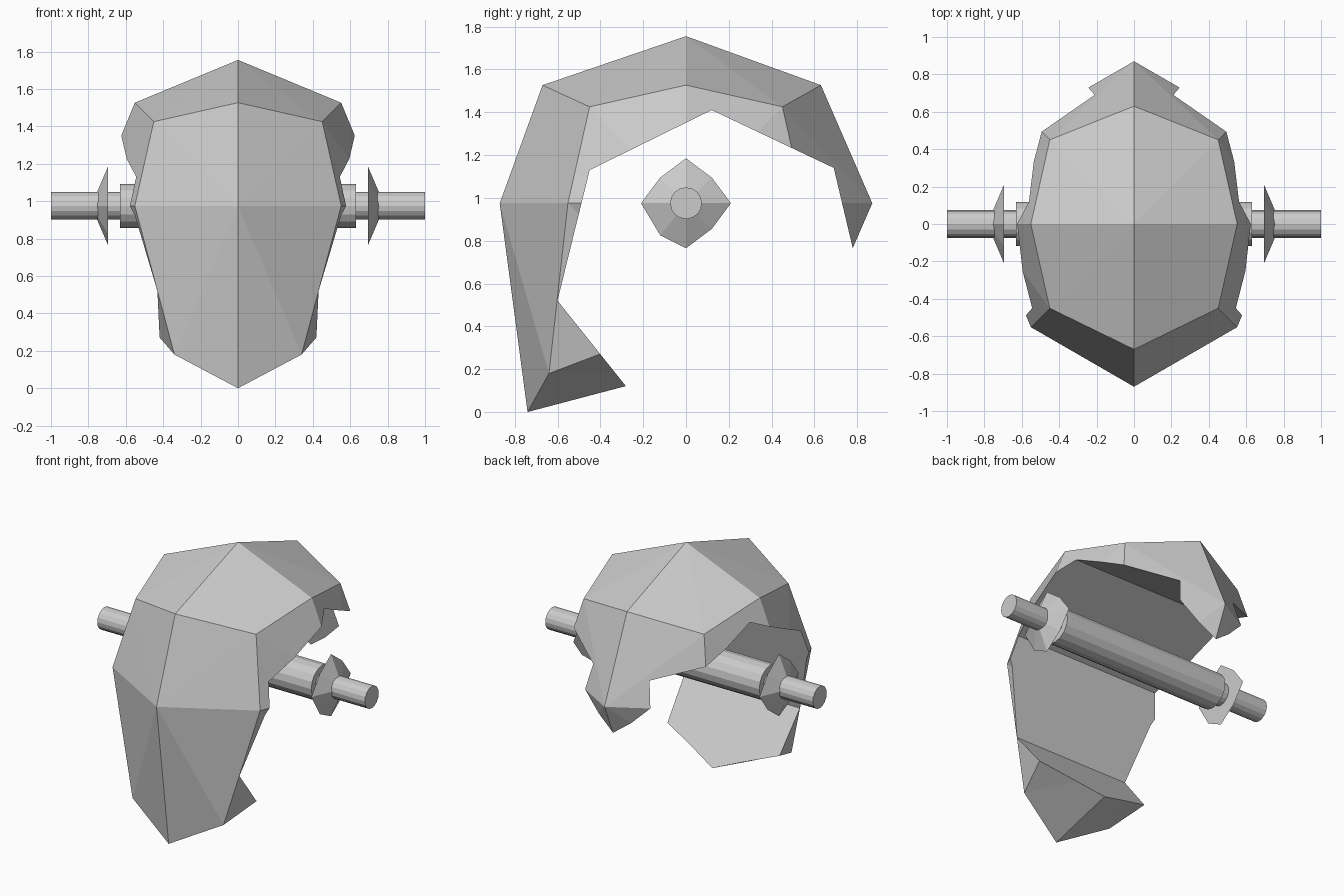
import bpy, bmesh, math
from mathutils import Matrix

if "Cube" in bpy.data.objects:
    bpy.data.objects.remove(bpy.data.objects["Cube"])

CZ = 0.975


def make_object(name, bm):
    bmesh.ops.recalc_face_normals(bm, faces=bm.faces[:])
    mesh = bpy.data.meshes.new(name)
    bm.to_mesh(mesh)
    bm.free()
    obj = bpy.data.objects.new(name, mesh)
    bpy.context.collection.objects.link(obj)
    return obj


def sign(v):
    return (v > 0.1) - (v < -0.1)


# Shell: rounded, subdivided cube with a raised centre ridge and a long chin
bm = bmesh.new()
bmesh.ops.create_cube(bm, size=2)
bmesh.ops.subdivide_edges(bm, edges=bm.edges[:], cuts=1, use_grid_fill=True)
for v in bm.verts:
    sx, sy, sz = (sign(c) for c in v.co)
    r = 0.78 / math.sqrt(abs(sx) + abs(sy) + abs(sz))
    x, y, z = sx * r, sy * r, CZ + sz * r
    if sx == 0 and sy:
        y = sy * (0.87 if sz == 0 else 0.67 if sy < 0 else 0.63)
    if sy < 0 and sz < 0:
        x, y, z = (sx * 0.34, -0.64, 0.18) if sx else (0, -0.74, 0)
    v.co = (x, y, z)
bmesh.ops.triangulate(bm, faces=bm.faces[:])
shell = make_object("hooked_shell", bm)

# Cutter: side profile of the open hollow, extruded across the width
profile = [(-0.60, 0.52), (-0.45, 1.13), (0.12, 1.41), (0.69, 1.14),
           (0.78, 0.76), (0.95, 0.04), (0.95, -0.5), (0.22, -0.505)]
bm = bmesh.new()
face = bm.faces.new([bm.verts.new((-1.5, y, z)) for y, z in profile])
ext = bmesh.ops.extrude_face_region(bm, geom=[face])
for v in ext["geom"]:
    if isinstance(v, bmesh.types.BMVert):
        v.co.x = 1.5
cutter = make_object("hollow_cutter", bm)
cutter.hide_render = True

mod = shell.modifiers.new("hollow", 'BOOLEAN')
mod.operation = 'DIFFERENCE'
mod.solver = 'EXACT'
mod.object = cutter
bpy.context.view_layer.objects.active = shell
bpy.ops.object.modifier_apply(modifier=mod.name)
bpy.data.objects.remove(cutter)


# Axle and its thicker sleeve
def rod(name, radius, length):
    bm = bmesh.new()
    bmesh.ops.create_cone(bm, cap_ends=True, segments=16, radius1=radius,
                          radius2=radius, depth=length,
                          matrix=Matrix.Translation((0, 0, CZ)) @ Matrix.Rotation(math.pi / 2, 4, 'Y'))
    obj = make_object(name, bm)
    obj.data.polygons.foreach_set("use_smooth", [False] * len(obj.data.polygons))
    return obj


rod("axle", 0.074, 2.0)
rod("axle_sleeve", 0.118, 1.26)

# End nuts: shallow eight-sided pointed caps on both ends
for side, label in ((-1, "left"), (1, "right")):
    bm = bmesh.new()
    ring = []
    for i in range(8):
        r = 0.17 if i % 2 else 0.21
        a = i * math.pi / 4
        z = -0.15 if i == 5 else r * math.sin(a)
        ring.append(bm.verts.new((side * 0.695, r * math.cos(a), CZ + z)))
    tip = bm.verts.new((side * 0.785, 0, CZ))
    for i in range(8):
        bm.faces.new((ring[i], ring[(i + 1) % 8], tip))
    bm.faces.new(ring)
    make_object("end_nut_" + label, bm)
